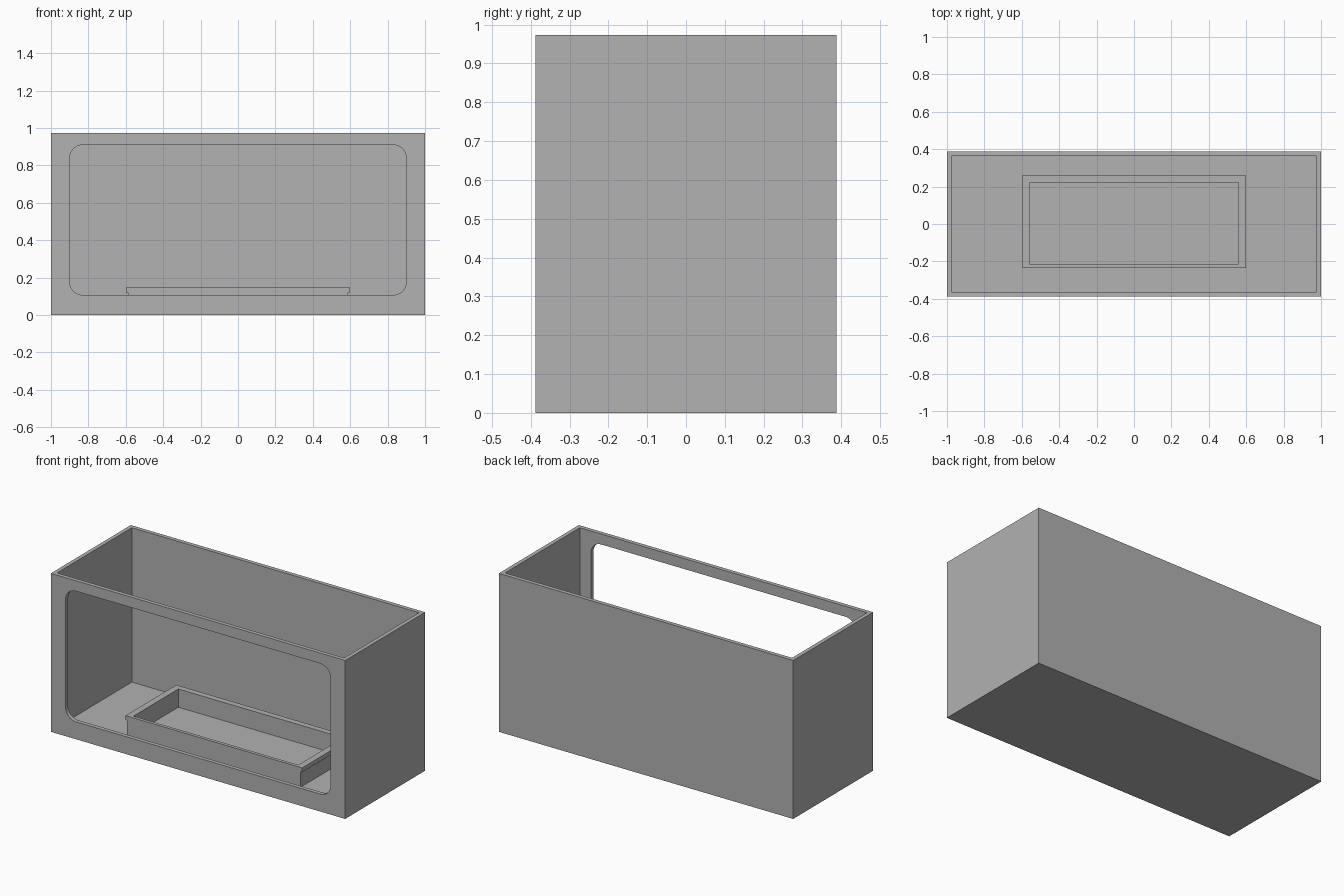
import bpy
import bmesh
from mathutils import Vector

cube = bpy.data.objects.get("Cube")
if cube:
    bpy.data.objects.remove(cube, do_unlink=True)

grey = bpy.data.materials.new("plain grey")
grey.use_nodes = True
grey.diffuse_color = (0.445, 0.445, 0.445, 1)
bsdf = next(n for n in grey.node_tree.nodes if n.type == 'BSDF_PRINCIPLED')
bsdf.inputs["Base Color"].default_value = grey.diffuse_color


def box(name, low, high, corner=0.0):
    """Box between two corners; corner rounds the edges that run along y."""
    low, high = Vector(low), Vector(high)
    bm = bmesh.new()
    bmesh.ops.create_cube(bm, size=1)
    for v in bm.verts:
        v.co = (low + high) / 2 + v.co * (high - low)
    if corner:
        edges = [e for e in bm.edges
                 if abs((e.verts[0].co - e.verts[1].co).normalized().y) > 0.9]
        bmesh.ops.bevel(bm, geom=edges, offset=corner, segments=8,
                        profile=0.5, affect='EDGES')
    mesh = bpy.data.meshes.new(name)
    bm.to_mesh(mesh)
    bm.free()
    mesh.materials.append(grey)
    obj = bpy.data.objects.new(name, mesh)
    bpy.context.collection.objects.link(obj)
    return obj


def combine(target, tool, operation):
    """Apply a boolean to the target and discard the tool."""
    mod = target.modifiers.new(operation.lower(), 'BOOLEAN')
    mod.operation = operation
    mod.solver = 'EXACT'
    mod.object = tool
    bpy.context.view_layer.objects.active = target
    bpy.ops.object.modifier_apply(modifier=mod.name)
    bpy.data.objects.remove(tool, do_unlink=True)


W, D, H = 1.0, 0.388, 0.973   # half width, half depth, height
T = 0.025                     # wall and floor thickness

# Open-topped case with a rounded window in the front wall
case = box("case", (-W, -D, 0), (W, D, H))
combine(case, box("case_cavity", (T - W, T - D, T), (W - T, D - T, H + 0.2)), 'DIFFERENCE')
combine(case, box("window_cutter", (-0.9, -D - 0.1, 0.107), (0.9, 0, 0.909), 0.07), 'DIFFERENCE')

# Shallow tray on the floor, with a lip on its sides and back
tray = box("tray", (-0.588, -0.235, T), (0.588, 0.246, 0.135))
combine(tray, box("tray_lip", (-0.6, -0.235, 0.121), (0.6, 0.258, 0.148)), 'UNION')
combine(tray, box("tray_cavity", (-0.56, -0.215, 0.036), (0.56, 0.221, 0.3)), 'DIFFERENCE')

# Smooth only the rounded window corners
for obj in (case, tray):
    bpy.ops.object.select_all(action='DESELECT')
    obj.select_set(True)
    bpy.context.view_layer.objects.active = obj
    bpy.ops.object.shade_smooth_by_angle(angle=0.5)
